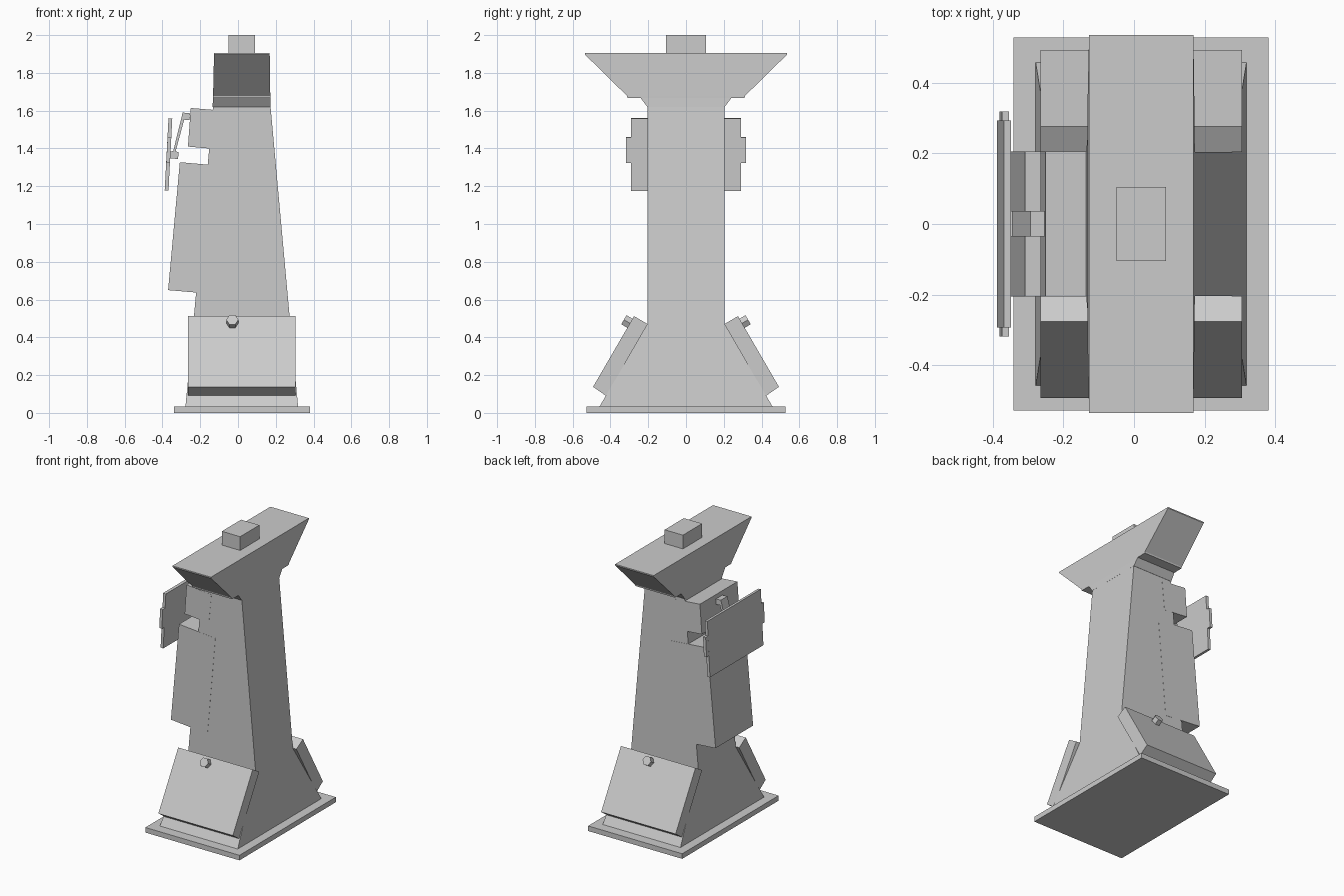
import bpy
import bmesh
from mathutils import Matrix, Vector

cube = bpy.data.objects.get("Cube")
if cube:
    bpy.data.objects.remove(cube, do_unlink=True)

GREY = (0.6, 0.6, 0.6, 1)
metal = bpy.data.materials.new("plain grey")
metal.use_nodes = True
metal.diffuse_color = GREY
metal.node_tree.nodes["Principled BSDF"].inputs["Base Color"].default_value = GREY

CX = 0.02  # the tower's own centre line


def finish(name, bm):
    bmesh.ops.recalc_face_normals(bm, faces=bm.faces)
    mesh = bpy.data.meshes.new(name)
    bm.to_mesh(mesh)
    bm.free()
    mesh.materials.append(metal)
    obj = bpy.data.objects.new(name, mesh)
    bpy.context.collection.objects.link(obj)
    return obj


def loft(name, rings):
    """Stack rectangles given as (z, left x, right x, half depth)."""
    bm = bmesh.new()
    loops = [[bm.verts.new(p) for p in ((l, -d, z), (r, -d, z), (r, d, z), (l, d, z))]
             for z, l, r, d in rings]
    for a, b in zip(loops, loops[1:]):
        for i in range(4):
            j = (i + 1) % 4
            bm.faces.new((a[i], a[j], b[j], b[i]))
    bm.faces.new(loops[0])
    bm.faces.new(loops[-1])
    return finish(name, bm)


def prism(name, points, lo, hi, axis):
    """Extrude an outline in (horizontal, z) along the x or y axis."""
    def place(h, z, t):
        return (t, h, z) if axis == "x" else (h, t, z)
    bm = bmesh.new()
    face = bm.faces.new([bm.verts.new(place(h, z, lo)) for h, z in points])
    grown = bmesh.ops.extrude_face_region(bm, geom=[face])["geom"]
    verts = [v for v in grown if isinstance(v, bmesh.types.BMVert)]
    bmesh.ops.translate(bm, verts=verts, vec=place(0, 0, hi - lo))
    return finish(name, bm)


# Base and tapering tower with flared foot
loft("base_plate", [(0, -0.34, 0.38, 0.527), (0.035, -0.34, 0.38, 0.527)])
loft("tower", [(0.035, -0.278, 0.318, 0.457),
               (0.47, -0.237, 0.277, 0.204),
               (1.625, -0.132, 0.172, 0.204)])

# Flared head and top block
loft("head", [(1.62, -0.135, 0.173, 0.205),
              (1.667, -0.132, 0.171, 0.24),
              (1.668, -0.132, 0.171, 0.31),
              (1.678, -0.132, 0.171, 0.312),
              (1.897, -0.127, 0.168, 0.535),
              (1.905, -0.127, 0.168, 0.535)])
loft("top_block", [(1.9, -0.05, 0.09, 0.105), (2.0, -0.05, 0.09, 0.105)])

# Sloping foot panels, each with a hexagonal bolt
for side, sign in (("front", -1), ("back", 1)):
    outline = [(0.203, 0.47), (0.275, 0.512), (0.492, 0.138), (0.423, 0.09)]
    prism(side + "_panel", [(sign * y, z) for y, z in outline], -0.265, 0.305, "x")
    normal = Vector((0, sign * 0.865, 0.502))
    bm = bmesh.new()
    bmesh.ops.create_cone(bm, cap_ends=True, segments=6, radius1=0.032, radius2=0.032, depth=0.06)
    spot = Vector((CX + sign * 0.05, sign * 0.303, 0.478))
    turn = normal.to_track_quat("Z", "X").to_matrix().to_4x4()
    # points of the hexagon lie along x
    spin = Matrix.Rotation(0.5236, 4, "Z")
    flat = abs((turn @ Vector((0, 1, 0))).x) > 0.9
    bm.transform(Matrix.Translation(spot) @ turn @ (Matrix.Identity(4) if flat else spin))
    finish(side + "_bolt", bm)

# Boxes on the right side of the tower
prism("lower_side_box", [(-0.37, 0.65), (-0.09, 0.626), (-0.03, 1.303), (-0.308, 1.327)],
      -0.205, 0.205, "y")
prism("upper_side_box", [(-0.265, 1.41), (-0.08, 1.393), (-0.06, 1.598), (-0.25, 1.614)],
      -0.205, 0.205, "y")

# Bracket and the tilted screen it carries
prism("screen_bracket", [(-0.293, 1.59), (-0.253, 1.586), (-0.257, 1.55), (-0.285, 1.552),
                         (-0.33, 1.385), (-0.315, 1.38), (-0.317, 1.344), (-0.36, 1.348),
                         (-0.357, 1.384), (-0.343, 1.386)], -0.035, 0.037, "y")
prism("screen", [(-0.368, 1.56), (-0.348, 1.558), (-0.368, 1.176), (-0.388, 1.178)],
      -0.292, 0.292, "y")
for side, lo, hi in (("front", -0.318, -0.29), ("back", 0.29, 0.318)):
    prism(side + "_screen_tab", [(-0.373, 1.46), (-0.353, 1.459), (-0.36, 1.324), (-0.38, 1.325)],
          lo, hi, "y")
